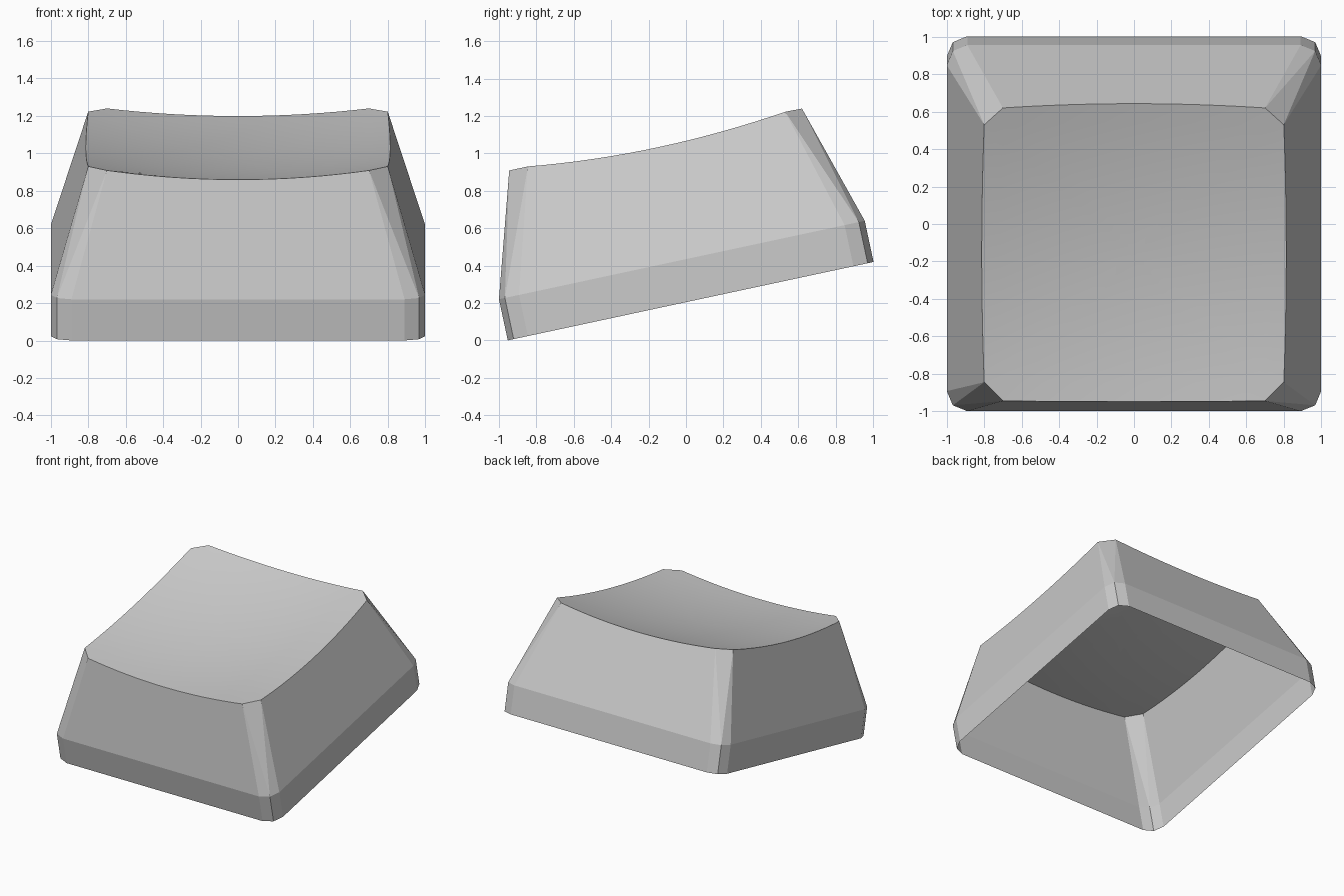
import bpy
import bmesh
import math
from mathutils import Vector

if "Cube" in bpy.data.objects:
    bpy.data.objects.remove(bpy.data.objects["Cube"], do_unlink=True)

TILT = math.radians(12.1)
BAND = 0.225       # height of the straight skirt
RADIUS = 0.11      # rounding of the skirt corners
STEPS = 16         # segments along each dish edge
RINGS = 8          # rings in the dish


def dish(x, y):
    """Height of the scooped top surface."""
    return 1.001 + 0.244 * y + 0.1 * (x * x + y * y)


def tilted(u, v, w):
    """Point in the frame of the tilted base."""
    c, s = math.cos(TILT), math.sin(TILT)
    return Vector((u, 0.025 + v * c - w * s, 0.21 + v * s + w * c))


def square_ring(w):
    """Rounded square: two edge ends, then one corner point, per side."""
    k = 1 - RADIUS
    m = k + RADIUS * math.sqrt(0.5)
    ring = []
    for turn in range(4):
        for u, v in ((-k, -1), (k, -1), (m, -m)):
            for _ in range(turn):
                u, v = -v, u
            ring.append(tilted(u, v, w))
    return ring


bm = bmesh.new()
low = [bm.verts.new(p) for p in square_ring(0)]
mid = [bm.verts.new(p) for p in square_ring(BAND)]

# Skirt
for i in range(12):
    j = (i + 1) % 12
    bm.faces.new((low[i], low[j], mid[j], mid[i]))

# Upper rim: each edge is where a flat wall meets the dish
corners = [(-0.70, -0.945), (0.70, -0.945), (0.80, -0.845), (0.80, 0.53),
           (0.70, 0.62), (-0.70, 0.62), (-0.80, 0.53), (-0.80, -0.845)]
rim = []
for side in range(4):
    a, b = (Vector((x, y, dish(x, y))) for x, y in corners[2 * side:2 * side + 2])
    m0, m1 = mid[3 * side].co, mid[3 * side + 1].co
    slope = (m0 + m1 - a - b) / 2
    edge = []
    for i in range(STEPS + 1):
        p = a.lerp(b, i / STEPS)
        for _ in range(6):
            p = p - slope * ((p.z - dish(p.x, p.y)) / slope.z)
        edge.append(bm.verts.new(p))
    rim.append(edge)

# Sloping walls and faceted corners
for side in range(4):
    edge, following = rim[side], rim[(side + 1) % 4]
    s = 3 * side
    bm.faces.new([mid[s], mid[s + 1]] + edge[::-1])
    corner = mid[s + 2]
    bm.faces.new((mid[s + 1], corner, edge[-1]))
    bm.faces.new((corner, following[0], edge[-1]))
    bm.faces.new((corner, mid[(s + 3) % 12], following[0]))

# Smooth dished top
outer = [v for edge in rim for v in edge]
centre = Vector((0, -0.15, 0))
previous = outer
for r in range(1, RINGS):
    ring = []
    for v in outer:
        p = v.co.lerp(centre, r / RINGS)
        ring.append(bm.verts.new((p.x, p.y, dish(p.x, p.y))))
    for i in range(len(ring)):
        j = (i + 1) % len(ring)
        bm.faces.new((previous[i], previous[j], ring[j], ring[i])).smooth = True
    previous = ring
hub = bm.verts.new((0, centre.y, dish(0, centre.y)))
for i in range(len(previous)):
    j = (i + 1) % len(previous)
    bm.faces.new((previous[i], previous[j], hub)).smooth = True

mesh = bpy.data.meshes.new("keycap_shell")
bm.to_mesh(mesh)
bm.free()

# Grey plastic
grey = bpy.data.materials.new("grey_plastic")
grey.use_nodes = True
colour = (0.6, 0.6, 0.6, 1)
grey.diffuse_color = colour
grey.node_tree.nodes["Principled BSDF"].inputs["Base Color"].default_value = colour
mesh.materials.append(grey)

shell = bpy.data.objects.new("keycap_shell", mesh)
bpy.context.collection.objects.link(shell)
